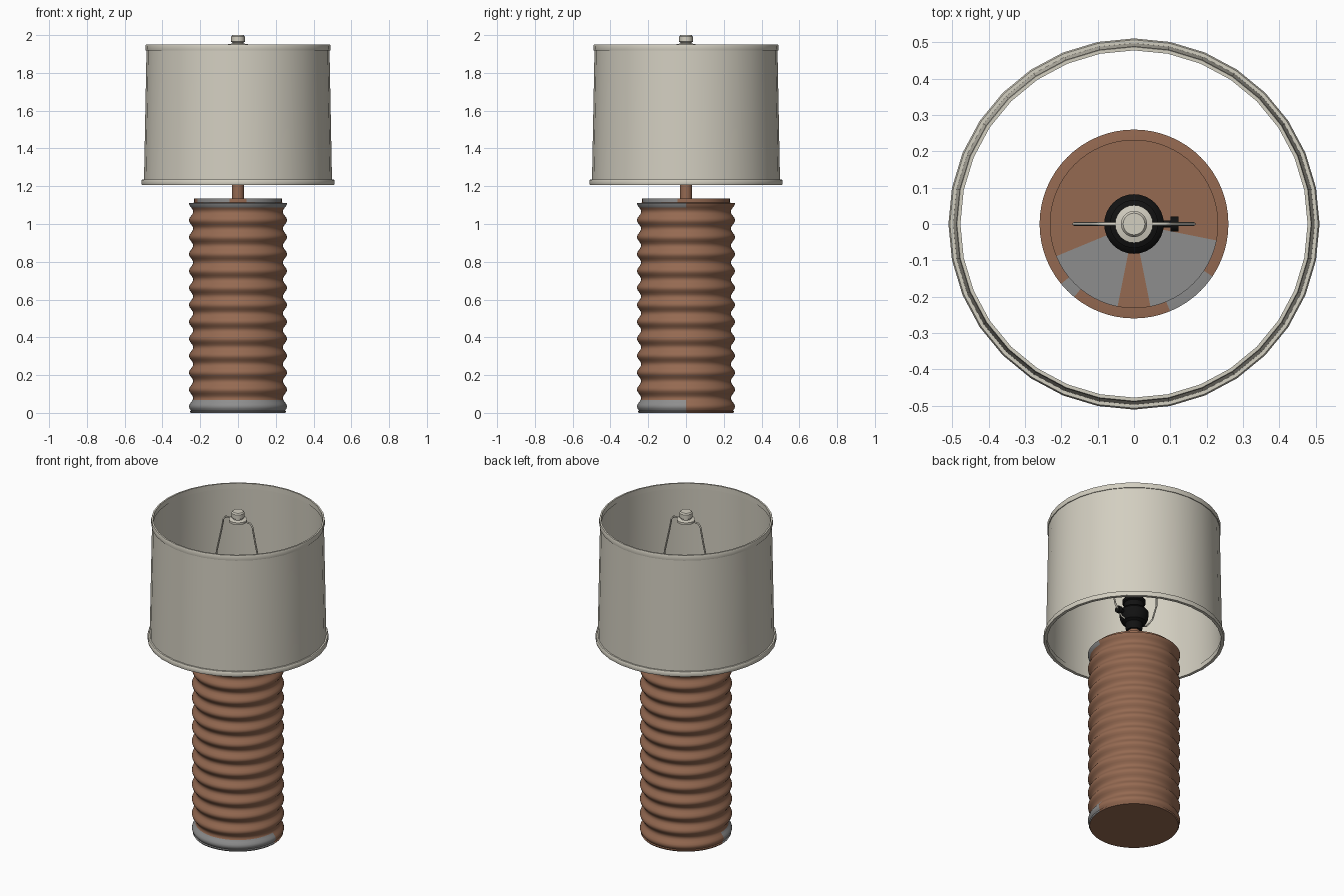
import bpy, bmesh, math

if "Cube" in bpy.data.objects:
    bpy.data.objects.remove(bpy.data.objects["Cube"])


def material(name, rgb):
    m = bpy.data.materials.new(name)
    m.diffuse_color = (*rgb, 1)
    m.use_nodes = True
    m.node_tree.nodes["Principled BSDF"].inputs["Base Color"].default_value = m.diffuse_color
    return m


BROWN = material("terracotta brown", (0.30, 0.143, 0.083))
GREY = material("worn grey", (0.27, 0.27, 0.27))
CREAM = material("cream", (0.65, 0.62, 0.53))
BLACK = material("black", (0.006, 0.006, 0.006))


def finish(obj, mats, angle=35):
    for m in mats:
        obj.data.materials.append(m)
    bpy.ops.object.select_all(action='DESELECT')
    obj.select_set(True)
    bpy.context.view_layer.objects.active = obj
    bpy.ops.object.shade_smooth_by_angle(angle=math.radians(angle))
    return obj


def lathe(name, profile, segs, mats, closed=False, rule=None, angle=35):
    """Revolve (radius, height) points around z."""
    bm = bmesh.new()
    pts = [bm.verts.new((r, 0, z)) for r, z in profile]
    pairs = list(zip(pts, pts[1:])) + ([(pts[-1], pts[0])] if closed else [])
    edges = [bm.edges.new(p) for p in pairs]
    bmesh.ops.spin(bm, geom=pts + edges, cent=(0, 0, 0), axis=(0, 0, 1),
                   angle=math.tau, steps=segs, use_merge=False)
    bmesh.ops.remove_doubles(bm, verts=bm.verts, dist=0.00005)
    bmesh.ops.recalc_face_normals(bm, faces=bm.faces)
    if rule:
        for f in bm.faces:
            f.material_index = rule(f)
    me = bpy.data.meshes.new(name)
    bm.to_mesh(me)
    bm.free()
    obj = bpy.data.objects.new(name, me)
    bpy.context.collection.objects.link(obj)
    return finish(obj, mats, angle)


def within(a, spans):
    return int(any(lo < a < hi for lo, hi in spans))


def face_angle(f):
    c = f.calc_center_median()
    return math.degrees(math.atan2(c.y, c.x)) % 360


# ribbed body with grey end bands on the front half
PERIOD, TOP = 0.0897, 1.11
body = [(0, 0), (0.25, 0), (0.255, 0.008)]
STEPS = 8
for i in range(12 * STEPS + 2, -1, -1):
    z = TOP - i * PERIOD / STEPS
    body.append((0.2485 + 0.0115 * math.cos(math.tau * i / STEPS), z))
body += [(0.232, 1.113), (0, 1.113)]


def body_rule(f):
    z, a = f.calc_center_median().z, face_angle(f)
    if z > 1.1105:
        return within(a, [(217, 228), (292, 328)])
    if 0.001 < z < 0.065 or z > 1.083:
        return within(a, [(180, 360)])
    return 0


lathe("ribbed_body", body, 64, [BROWN, GREY], rule=body_rule, angle=50)

# top cap with grey wedges
lathe("top_cap", [(0.232, 1.112), (0.232, 1.135), (0, 1.135)], 64, [BROWN, GREY],
      rule=lambda f: within(face_angle(f), [(203, 259), (281, 349)]))

# neck
lathe("neck", [(0, 1.13), (0.033, 1.13), (0.033, 1.28), (0, 1.28)], 24, [BROWN])

# stepped socket
lathe("socket", [(0, 1.265), (0.045, 1.265), (0.05, 1.31), (0.068, 1.32),
                 (0.08, 1.345), (0.082, 1.385), (0.07, 1.40), (0.057, 1.405),
                 (0.057, 1.44), (0.066, 1.445), (0.066, 1.46), (0.052, 1.465),
                 (0.05, 1.50), (0, 1.50)], 32, [BLACK])


# switch knob: stem and grip
for name, x, r, length in (("switch_stem", 0.09, 0.010, 0.05),
                           ("switch_knob", 0.112, 0.021, 0.022)):
    bpy.ops.mesh.primitive_cylinder_add(vertices=16, radius=r, depth=length,
                                        location=(x, 0, 1.365),
                                        rotation=(0, math.pi / 2, 0))
    knob = bpy.context.object
    knob.name = name
    finish(knob, [BLACK])

# lamp shade wall
lathe("shade", [(0.498, 1.215), (0.484, 1.945), (0.482, 1.945), (0.496, 1.215)],
      32, [CREAM], closed=True)

# rolled trims on the shade edges
for name, r, z, w, h in (("bottom_trim", 0.501, 1.2215, 0.010, 0.015),
                         ("top_trim", 0.484, 1.935, 0.006, 0.016)):
    ring = [(r - w, z - h), (r + w * 0.8, z - h), (r + w, z - h * 0.6),
            (r + w, z + h * 0.5), (r + w * 0.6, z + h), (r - w, z + h)]
    lathe(name, ring, 32, [CREAM], closed=True)

# harp: bent wire from the socket up to the finial
half = [(0.05, 1.32), (0.09, 1.33), (0.135, 1.39), (0.165, 1.49), (0.165, 1.60),
        (0.145, 1.72), (0.115, 1.85), (0.10, 1.925), (0.085, 1.945), (0.03, 1.948)]
path = half + [(-x, z) for x, z in reversed(half)]
cu = bpy.data.curves.new("harp_curve", 'CURVE')
cu.dimensions = '3D'
cu.bevel_depth = 0.005
cu.bevel_resolution = 2
cu.use_fill_caps = True
sp = cu.splines.new('POLY')
sp.points.add(len(path) - 1)
for p, (x, z) in zip(sp.points, path):
    p.co = (x, 0, z, 1)
harp = bpy.data.objects.new("harp", cu)
bpy.context.collection.objects.link(harp)
cu.materials.append(CREAM)

# finial: washer, stem and cap
lathe("finial", [(0, 1.938), (0.052, 1.938), (0.052, 1.951), (0.03, 1.956),
                 (0.03, 1.961), (0.036, 1.965), (0.036, 1.992), (0.03, 2.0),
                 (0, 2.0)], 24, [CREAM])
